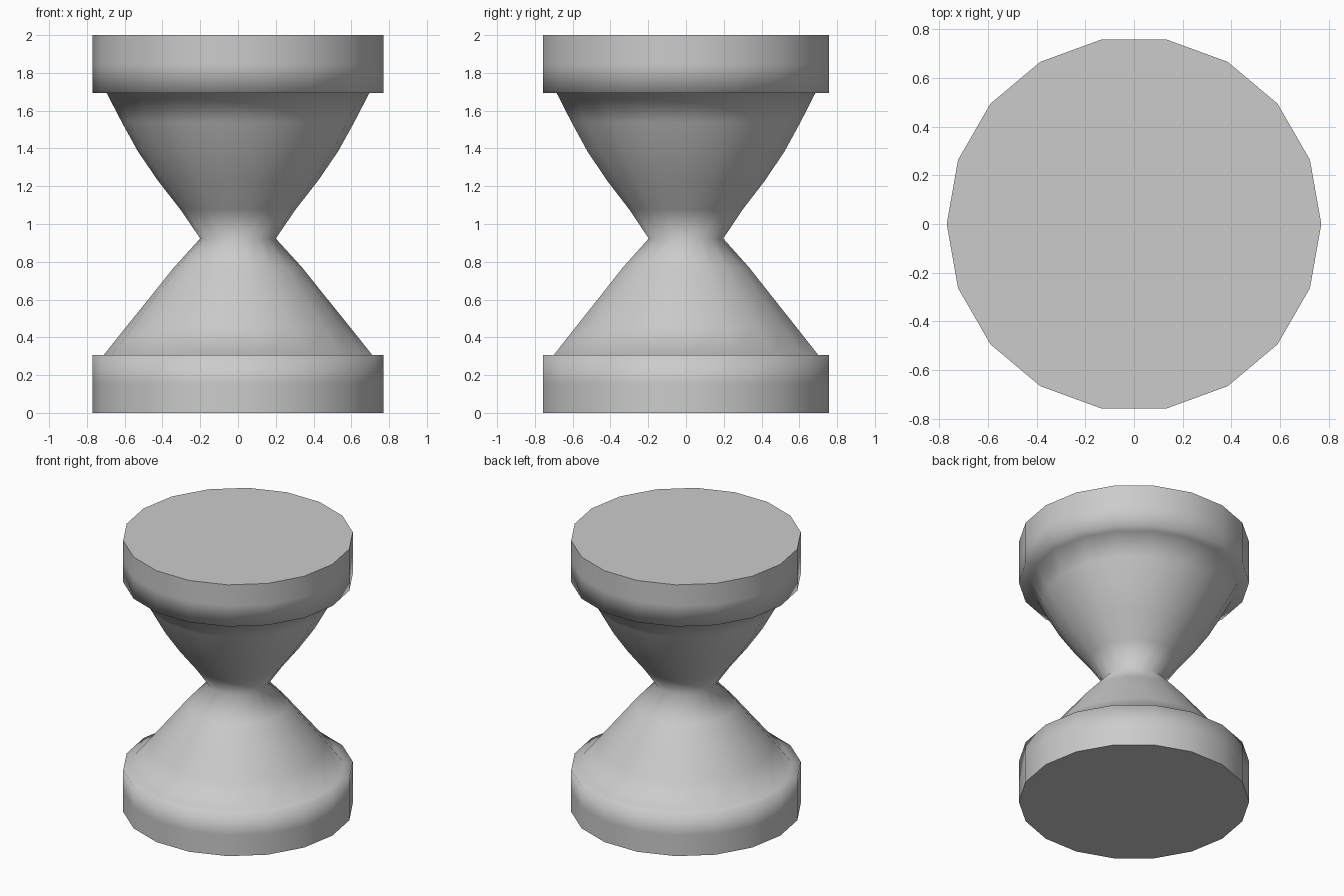
import bpy, bmesh, math

if "Cube" in bpy.data.objects:
    bpy.data.objects.remove(bpy.data.objects["Cube"])

SIDES = 18
STEP = 2 / 13   # rings are evenly spaced in height

# (height step, radius) from the base cap, over the waist, to the top cap
profile = [(0, .77), (1, .77), (2, .77), (2, .71), (3, .587), (4, .463), (5, .34),
           (6, .20), (7, .305), (8, .425), (9, .53), (10, .615), (11, .695),
           (11, .77), (12, .77), (13, .77)]

bm = bmesh.new()
rings = []
for k, r in profile:
    rings.append([bm.verts.new((r * math.cos(2 * math.pi * i / SIDES),
                                r * math.sin(2 * math.pi * i / SIDES),
                                k * STEP)) for i in range(SIDES)])

# smooth lathed wall
for a, b in zip(rings, rings[1:]):
    for i in range(SIDES):
        j = (i + 1) % SIDES
        bm.faces.new((a[i], a[j], b[j], b[i])).smooth = True

# flat end discs with sharp borders
for disc in (bm.faces.new(rings[0][::-1]), bm.faces.new(rings[-1])):
    for e in disc.edges:
        e.smooth = False

mesh = bpy.data.meshes.new("hourglass_stool")
bm.to_mesh(mesh)
bm.free()
bpy.context.collection.objects.link(bpy.data.objects.new("hourglass_stool", mesh))
